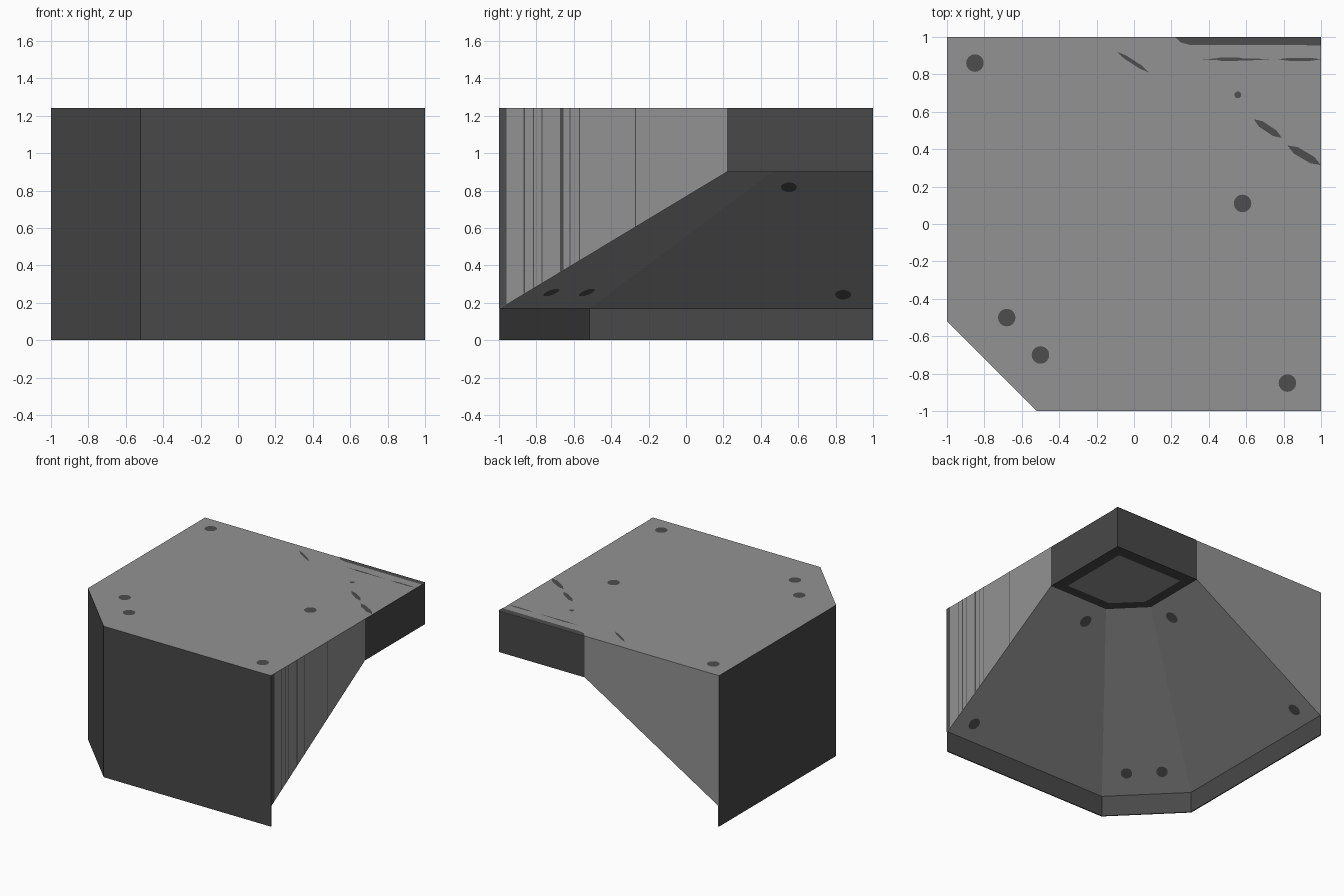
import bpy, bmesh, math
from mathutils import Vector

if "Cube" in bpy.data.objects:
    bpy.data.objects.remove(bpy.data.objects["Cube"])

TOP, FLAT, SKIRT, T = 1.24, 0.90, 0.17, 0.008


def material(name, v):
    m = bpy.data.materials.new(name)
    m.diffuse_color = (v, v, v, 1)
    m.use_nodes = True
    m.node_tree.nodes["Principled BSDF"].inputs["Base Color"].default_value = m.diffuse_color
    return m


grey = material("light grey", 0.29)
dark = material("charcoal wall", 0.065)
mark = material("dark mark", 0.075)


def make(name, polys, mats, solid=False):
    """polys: list of (points, material index)"""
    bm = bmesh.new()
    for pts, mi in polys:
        f = bm.faces.new([bm.verts.new(p) for p in pts])
        f.material_index = mi
    if solid:
        bmesh.ops.remove_doubles(bm, verts=bm.verts, dist=0.0005)
        bmesh.ops.recalc_face_normals(bm, faces=bm.faces)
    me = bpy.data.meshes.new(name)
    bm.to_mesh(me)
    bm.free()
    for m in mats:
        me.materials.append(m)
    ob = bpy.data.objects.new(name, me)
    bpy.context.collection.objects.link(ob)
    return ob


def at(pts, z):
    return [(x, y, z) for x, y in pts]


# Body: clipped-corner block with three sloped underside faces and a thin skirt
outer = [(-1, 1), (-1, -0.52), (-0.52, -1), (1, -1)]
inner = [(-1 + T, 1), (-1 + T, -0.52 + T / 2), (-0.52 + T / 2, -1 + T), (1, -1 + T)]
core = [(0.22, 1), (0.22, 0.46), (0.46, 0.22), (1, 0.22)]
o0, o1 = at(outer, 0), at(outer, TOP)
i0, i1 = at(inner, 0), at(inner, SKIRT)
c0, c1 = at(core, FLAT), at(core, TOP)
faces = [(o1 + [c1[3], (1, 1, TOP), c1[0]], 0),
         (c0 + [(1, 1, FLAT)], 1)]
for k in range(3):
    for lo, hi, mi in ((o0, o1, 1), (o0, i0, 1), (i0, i1, 1), (i1, c0, 0)):
        faces.append(([lo[k], lo[k + 1], hi[k + 1], hi[k]], mi))
for k in (0, 3):  # cut sides: grey wedge and dark end block
    faces.append(([o1[k], o0[k], i0[k], i1[k], c0[k], c1[k]], 0))
    faces.append(([c1[k], c0[k], (1, 1, FLAT), (1, 1, TOP)], 1))
make("body", faces, [grey, dark], True)

# Grey panel inside the dark ring of the small flat underside
d = 0.09
panel = [(0.22 + d, 1 - d), (0.22 + d, 0.5), (0.5, 0.22 + d), (1 - d, 0.22 + d), (1 - d, 1 - d)]
make("underside_panel", [(at(panel, FLAT - 0.004), 0)], [grey])


def under(x, y):
    s = (FLAT - SKIRT) / 1.22
    return min(SKIRT + s * (x + 1), SKIRT + s * (y + 1),
               SKIRT + (x + y + 1.52) * (FLAT - SKIRT) / 2.2)


def disc(x, y, r, n=16):
    return [(x + r * math.cos(math.tau * i / n), y + r * math.sin(math.tau * i / n))
            for i in range(n)]


# Bolt dots on top and on the slopes
top_dots = [(-0.85, 0.86), (0.58, 0.11), (-0.68, -0.5), (-0.5, -0.7), (0.82, -0.85)]
make("top_dots", [(at(disc(x, y, 0.047), TOP + 0.003), 0) for x, y in top_dots]
     + [(at(disc(0.555, 0.69, 0.018), TOP + 0.003), 0)], [mark])
low = []
for x, y in [(-0.87, 0.84), (0.09, 0.55), (-0.72, -0.53)]:
    for px, py in ((x, y), (y, x)):
        low.append(([(a, b, under(a, b) - 0.005) for a, b in reversed(disc(px, py, 0.043))], 0))
make("slope_dots", low, [mark])


# Scratches on top: thin lens shapes
def lens(a, b, w):
    a, b = Vector(a), Vector(b)
    u = b - a
    n = Vector((-u.y, u.x)).normalized() * w / 2
    return at([a, a + u * 0.25 - n, a + u * 0.75 - n, b, a + u * 0.75 + n, a + u * 0.25 + n],
              TOP + 0.003)


scratches = [((-0.09, 0.92), (0.08, 0.81), 0.02), ((0.64, 0.56), (0.79, 0.46), 0.035),
             ((0.82, 0.42), (0.998, 0.315), 0.04), ((0.36, 0.88), (0.73, 0.88), 0.01),
             ((0.42, 0.881), (0.6, 0.881), 0.018), ((0.77, 0.88), (1, 0.88), 0.016)]
make("top_scratches", [(lens(*s), 0) for s in scratches], [mark])

# Dark strip along the back edge of the top
strip = [(0.22, 1), (0.25, 0.97), (0.3, 0.957), (1, 0.955), (1, 1)]
make("top_back_strip", [(at(strip, TOP + 0.003), 0)], [mark])

# Vertical stripes on the right cut side
stripes = [(-0.98, 0.04), (-0.865, 0.006), (-0.815, 0.006), (-0.77, 0.006),
           (-0.665, 0.018), (-0.62, 0.006), (-0.57, 0.006), (-0.27, 0.006)]
quads = []
for y, w in stripes:
    a, b = y - w / 2, y + w / 2
    s = (FLAT - SKIRT) / 1.22
    quads.append(([(1.002, a, SKIRT + s * (a + 1)), (1.002, b, SKIRT + s * (b + 1)),
                   (1.002, b, TOP), (1.002, a, TOP)], 0))
make("side_stripes", quads, [mark])
